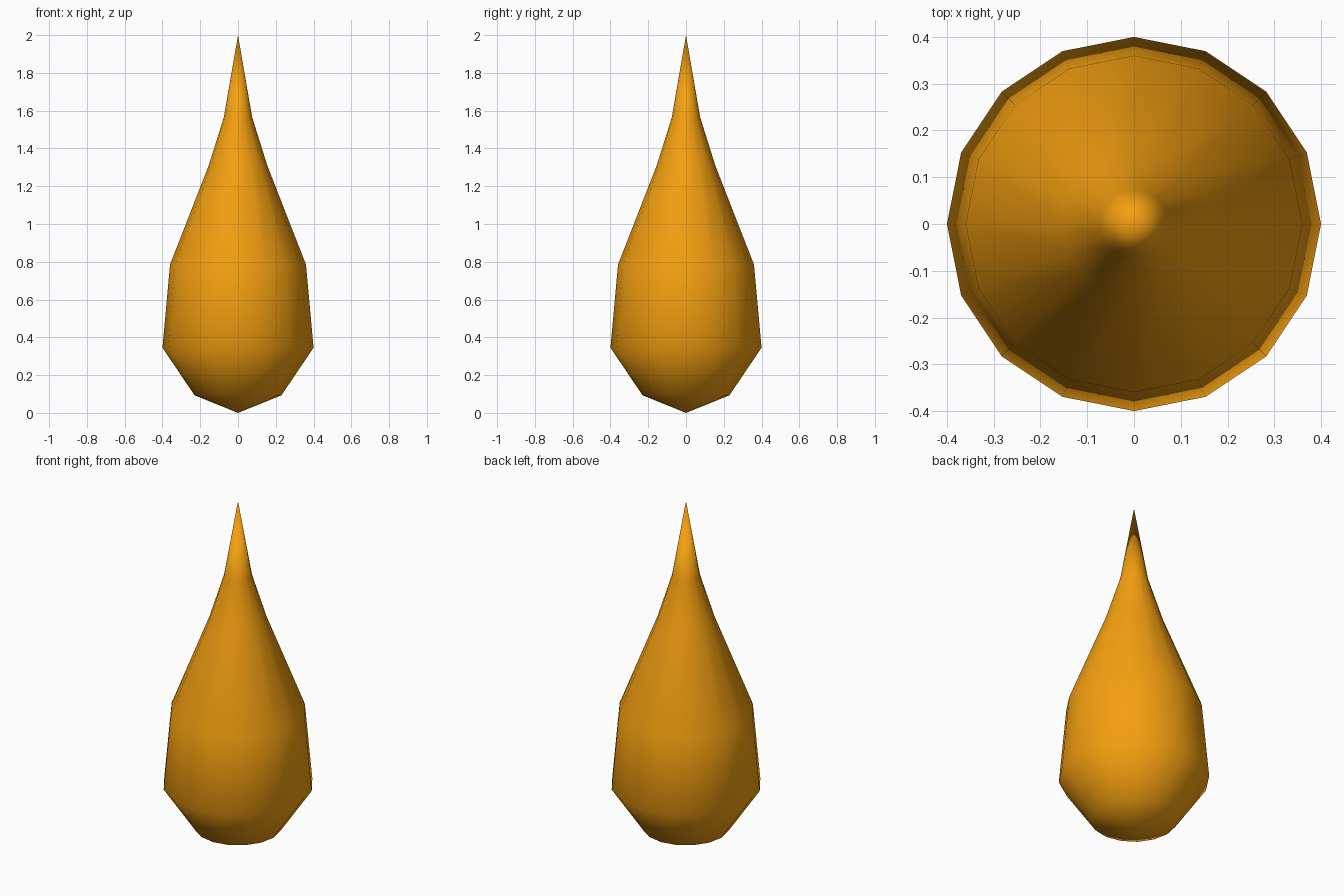
import bpy, bmesh
from math import pi, cos, sin

if "Cube" in bpy.data.objects:
    bpy.data.objects.remove(bpy.data.objects["Cube"])

SIDES = 16
RINGS = [(0.23, 0.093), (0.4, 0.345), (0.36, 0.785), (0.155, 1.31), (0.075, 1.565)]

# Teardrop body: profile rings closed by a point at each end
bm = bmesh.new()
rings = [[bm.verts.new((r * cos(2 * pi * i / SIDES), r * sin(2 * pi * i / SIDES), z))
          for i in range(SIDES)] for r, z in RINGS]
bottom = bm.verts.new((0, 0, 0))
tip = bm.verts.new((0, 0, 2))
for i in range(SIDES):
    j = (i + 1) % SIDES
    bm.faces.new((bottom, rings[0][j], rings[0][i]))
    for lo, hi in zip(rings, rings[1:]):
        bm.faces.new((lo[i], lo[j], hi[j], hi[i]))
    bm.faces.new((rings[-1][i], rings[-1][j], tip))
for f in bm.faces:
    f.smooth = True

mesh = bpy.data.meshes.new("teardrop")
bm.to_mesh(mesh)
bm.free()
drop = bpy.data.objects.new("teardrop", mesh)
bpy.context.collection.objects.link(drop)

# Amber colour
amber = bpy.data.materials.new("amber")
amber.diffuse_color = (0.91, 0.35, 0.005, 1)
amber.use_nodes = True
amber.node_tree.nodes["Principled BSDF"].inputs["Base Color"].default_value = amber.diffuse_color
mesh.materials.append(amber)
